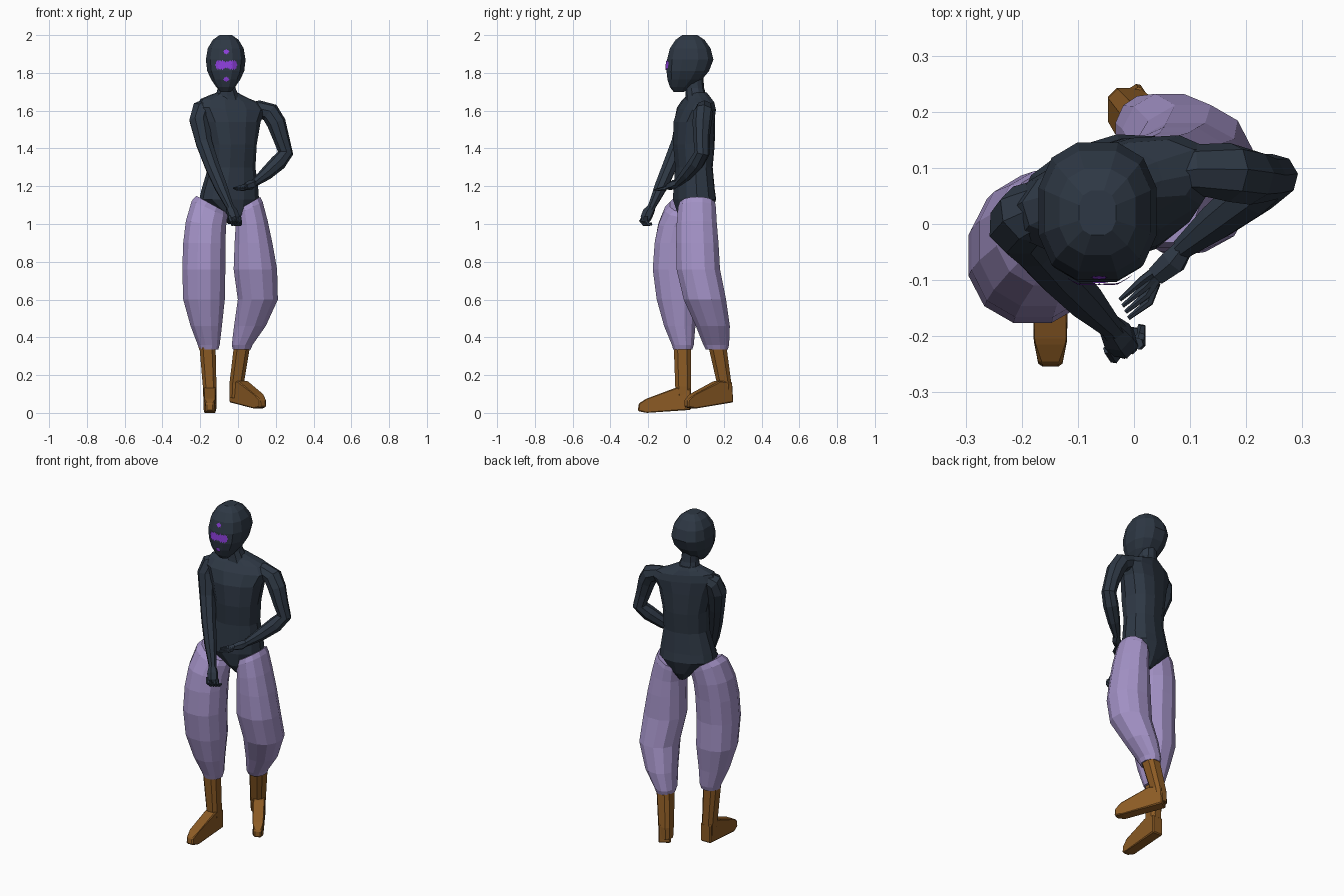
import bpy, bmesh, math
from mathutils import Vector, Matrix
from mathutils.bvhtree import BVHTree


def material(name, rgb):
    m = bpy.data.materials.new(name)
    m.diffuse_color = (*rgb, 1)
    return m


DARK = material("dark slate", (0.027, 0.039, 0.058))
LILAC = material("lilac cloth", (0.37, 0.29, 0.57))
BROWN = material("brown leather", (0.262, 0.105, 0.018))
PURPLE = material("violet paint", (0.27, 0.05, 0.72))


def add_object(name, bm, mat):
    bmesh.ops.recalc_face_normals(bm, faces=bm.faces)
    me = bpy.data.meshes.new(name)
    bm.to_mesh(me)
    bm.free()
    me.materials.append(mat)
    ob = bpy.data.objects.new(name, me)
    bpy.context.collection.objects.link(ob)
    return ob


def skin(bm, rings):
    """Join rings of points into a closed capped skin."""
    vs = [[bm.verts.new(p) for p in r] for r in rings]
    n = len(vs[0])
    for a, b in zip(vs, vs[1:]):
        for i in range(n):
            j = (i + 1) % n
            bm.faces.new((a[i], a[j], b[j], b[i]))
    bm.faces.new(vs[0][::-1])
    bm.faces.new(vs[-1])


def outline(n, power):
    """Unit superellipse with a flat side facing front."""
    pts = []
    for i in range(n):
        a = 2 * math.pi * (i + 0.5) / n
        c, s = math.cos(a), math.sin(a)
        pts.append((math.copysign(abs(c) ** (2 / power), c), math.copysign(abs(s) ** (2 / power), s)))
    mx, my = max(p[0] for p in pts), max(p[1] for p in pts)
    return [(x / mx, y / my) for x, y in pts]


def loft(name, rings, mat, n=12, power=2.2, turn=0):
    """Rings are (z, cx, cy, rx, ry, tilt along x)."""
    bm = bmesh.new()
    ct, st = math.cos(math.radians(turn)), math.sin(math.radians(turn))
    out = []
    for z, cx, cy, rx, ry, tilt in rings:
        ring = []
        for u, v in outline(n, power):
            x, y = u * rx * ct - v * ry * st, u * rx * st + v * ry * ct
            ring.append((cx + x, cy + y, z + tilt * x))
        out.append(ring)
    skin(bm, out)
    return add_object(name, bm, mat)


def tube(bm, path, n=8):
    """Path points are (x, y, z, radius)."""
    pts = [Vector(p[:3]) for p in path]
    ref, rings = None, []
    for i, p in enumerate(pts):
        d = (pts[min(i + 1, len(pts) - 1)] - pts[max(i - 1, 0)]).normalized()
        if ref is None:
            ref = d.orthogonal()
        ref = (ref - d * ref.dot(d)).normalized()
        w = d.cross(ref)
        rings.append([p + path[i][3] * (ref * math.cos(2 * math.pi * k / n) + w * math.sin(2 * math.pi * k / n))
                      for k in range(n)])
    skin(bm, rings)


def tubes(name, paths, mat, n=8):
    bm = bmesh.new()
    for p in paths:
        tube(bm, p, n)
    return add_object(name, bm, mat)


# Head, narrowing to the chin
head_rows = [(1.70, -.066, -.01, .028), (1.725, -.085, .03, .05), (1.765, -.098, .085, .077),
             (1.81, -.103, .122, .098), (1.87, -.10, .145, .105), (1.93, -.085, .13, .095),
             (1.975, -.055, .098, .068), (2.0, -.02, .06, .033)]
head = loft("head", [(z, -.065, (a + b) / 2, r, (b - a) / 2, 0) for z, a, b, r in head_rows], DARK, 12, 2.5)

# Neck and twisted torso
loft("neck", [(1.63, -.055, .06, .08, .065, 0), (1.68, -.057, .052, .06, .055, 0), (1.72, -.06, .046, .047, .05, 0),
              (1.80, -.063, .04, .045, .05, 0)], DARK, 10)
loft("torso", [(1.0, -.02, .045, .025, .055, 0), (1.05, -.025, .045, .07, .085, 0),
               (1.13, -.047, .045, .155, .105, 0), (1.18, -.043, .043, .148, .1, 0),
               (1.30, -.033, .042, .122, .092, 0), (1.42, -.03, .042, .125, .103, 0),
               (1.54, -.033, .043, .15, .1, 0), (1.61, -.035, .055, .185, .085, -.05),
               (1.65, -.04, .065, .16, .068, -.07), (1.675, -.05, .065, .1, .055, -.07),
               (1.695, -.058, .06, .055, .048, 0)], DARK, 12, 2.3, 17)

# Arms: right reaches down across the front, left is bent at the waist
tubes("right_arm", [[(-.09, .065, 1.625, .025), (-.15, .04, 1.627, .044), (-.192, .017, 1.603, .056),
                     (-.204, -.002, 1.55, .057), (-.18, -.035, 1.43, .046), (-.138, -.085, 1.31, .041),
                     (-.092, -.132, 1.2, .036), (-.045, -.18, 1.095, .022), (-.035, -.192, 1.07, .024)]], DARK)
tubes("left_arm", [[(.03, .085, 1.6, .03), (.11, .097, 1.61, .045), (.17, .092, 1.59, .053),
                    (.203, .085, 1.535, .051), (.23, .082, 1.45, .043), (.252, .085, 1.375, .041),
                    (.213, .055, 1.325, .043), (.148, .005, 1.265, .035), (.085, -.045, 1.215, .02)]], DARK)

# Right hand: curled fingers around a palm
fingers = [[(-.045 + .017 * i, -.222 + .003 * i, 1.04, .011), (-.035 + .015 * i, -.238 + .008 * i, 1.015, .011),
            (-.028 + .013 * i, -.222 + .008 * i, .997, .01), (-.025 + .013 * i, -.195 + .005 * i, 1.0, .007)]
           for i in range(4)]
tubes("right_hand", [[(-.045, -.18, 1.09, .022), (-.03, -.2, 1.06, .031), (-.02, -.213, 1.03, .03),
                      (-.015, -.216, 1.012, .018)]] + fingers, DARK, 6)

# Left hand: thin spread fingers
fingers = [[(.05 - .004 * i, -.075 - .01 * i, 1.205 - .006 * i, .01),
            (.015 + .004 * i, -.1 - .013 * i, 1.198 - .005 * i, .008),
            (-.025 + .005 * i, -.135 - .011 * i, 1.19 - .003 * i, .004)] for i in range(4)]
tubes("left_hand", [[(.09, -.04, 1.218, .018), (.07, -.067, 1.208, .026), (.04, -.092, 1.198, .02)]]
      + fingers, DARK, 6)

# Baggy trouser legs, rims dipping toward the crotch
loft("right_trouser_leg", [(1.105, -.14, .005, .08, .09, -.55), (1.08, -.15, -.008, .095, .102, -.45),
                           (1.0, -.17, -.03, .106, .116, -.15),
                           (.9, -.178, -.046, .112, .12, 0), (.76, -.181, -.056, .114, .12, 0),
                           (.6, -.18, -.043, .11, .112, 0), (.46, -.168, -.033, .083, .083, 0),
                           (.36, -.155, -.017, .058, .058, 0), (.335, -.155, -.017, .05, .05, 0)], LILAC)
loft("left_trouser_leg", [(1.105, .052, .06, .065, .093, .6), (1.08, .058, .058, .073, .1, .5),
                          (1.0, .072, .057, .085, .106, .2),
                          (.9, .082, .06, .1, .112, 0), (.76, .092, .065, .115, .115, 0),
                          (.6, .105, .1, .106, .112, 0), (.46, .063, .142, .084, .09, 0),
                          (.36, .022, .16, .055, .068, 0), (.335, .02, .163, .047, .058, 0)], LILAC)


# Boots: boxy shaft plus a wedge foot with a tapered toe
def boot(side, shaft, place):
    loft(side + "_boot_shaft", shaft, BROWN, 8, 3)
    profile = [(.027, .016), (.027, .125), (-.05, .135), (-.21, .075), (-.25, .05), (-.255, .01), (-.21, 0)]
    bm = bmesh.new()
    skin(bm, [[place @ Vector((s * (.02 if y < -.22 else .034), y, z)) for y, z in profile] for s in (-1, 1)])
    bmesh.ops.bevel(bm, geom=list(bm.edges), offset=.006, segments=1, affect='EDGES')
    add_object(side + "_boot_foot", bm, BROWN)


boot("right", [(.06, -.15, -.012, .033, .038, 0), (.14, -.15, -.015, .036, .042, 0),
               (.36, -.162, -.02, .043, .045, 0)], Matrix.Translation((-.149, 0, 0)))
boot("left", [(.08, -.012, .208, .034, .034, 0), (.15, -.008, .203, .038, .038, 0), (.36, .022, .165, .043, .048, 0)],
     Matrix.Translation((-.006, .213, .038)) @ Matrix.Rotation(math.radians(33), 4, 'Z')
     @ Matrix.Rotation(math.radians(4), 4, 'X'))

# Painted star marks projected onto the face
hb = bmesh.new()
hb.from_mesh(head.data)
tree = BVHTree.FromBMesh(hb)
bm = bmesh.new()


def face_point(x, z):
    hit = tree.ray_cast(Vector((x, -1, z)), Vector((0, 1, 0)))[0]
    return bm.verts.new((x, hit.y - .006, z))


marks = [(-.062, 1.912, .017, .014), (-.062, 1.766, .017, .014), (-.062, 1.842, .022, .02)]
for s in (-1, 1):
    marks += [(-.062 + s * d, 1.842, r, .028) for d, r in ((.02, .018), (.033, .02), (.044, .016))]
for cx, cz, rx, rz in marks:
    mid = face_point(cx, cz)
    rim = []
    for i in range(16):
        a, k = math.pi * i / 8, 1 if i % 2 == 0 else .72
        rim.append(face_point(cx + rx * k * math.cos(a), cz + rz * k * math.sin(a)))
    for i in range(16):
        bm.faces.new((mid, rim[i], rim[(i + 1) % 16]))
hb.free()
add_object("face_marks", bm, PURPLE)
